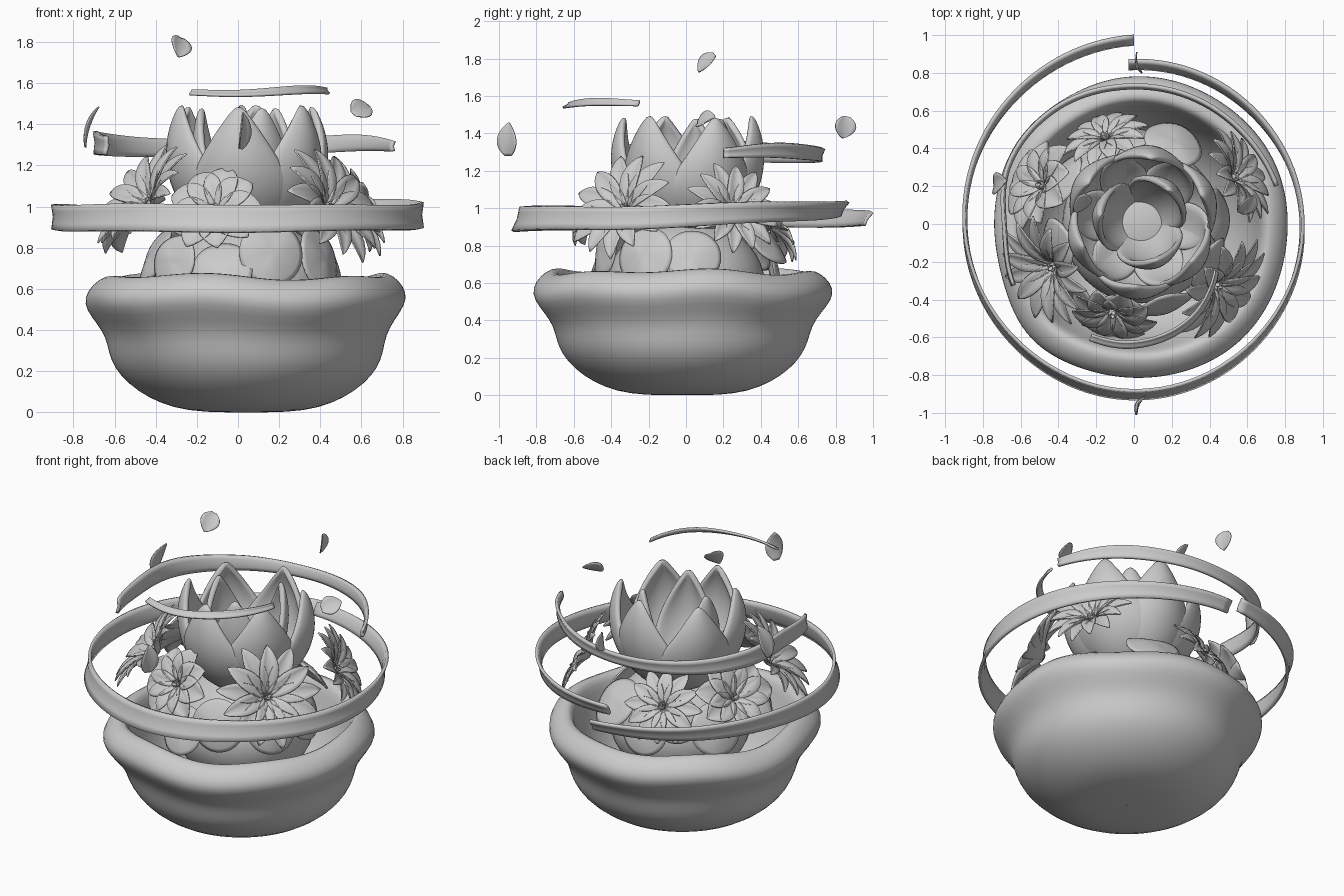
import bpy, bmesh, math
from math import sin, cos, pi, radians, exp
from mathutils import Matrix, Vector

if "Cube" in bpy.data.objects:
    bpy.data.objects.remove(bpy.data.objects["Cube"])

def finish(name, bm, thick=0.0, sub=0):
    bmesh.ops.recalc_face_normals(bm, faces=bm.faces)
    me = bpy.data.meshes.new(name)
    bm.to_mesh(me); bm.free()
    ob = bpy.data.objects.new(name, me)
    bpy.context.collection.objects.link(ob)
    for p in me.polygons:
        p.use_smooth = True
    if thick:
        m = ob.modifiers.new("thickness", 'SOLIDIFY'); m.thickness = thick; m.offset = 0
    if sub:
        m = ob.modifiers.new("smooth", 'SUBSURF'); m.levels = m.render_levels = sub
    return ob

def grid_faces(bm, rows, wrap=False):
    for a, b in zip(rows, rows[1:]):
        n = len(a)
        for i in range(n if wrap else n - 1):
            j = (i + 1) % n
            bm.faces.new((a[i], a[j], b[j], b[i]))

def petal(bm, M, length, half, a0, a1, cup, r0=0.0, base=0.15, peak=0.8, nu=12, nv=8, skew=1.0):
    """Blade growing along local x, bending from angle a0 to a1, cupped to its normal."""
    r, h, rows = r0, 0.0, []
    for i in range(nu + 1):
        t = i / nu
        a = radians(a0 + (a1 - a0) * t)
        w = half * max(sin(pi * min(1, base + (1 - base) * t ** skew) ** peak), 0.0) ** 0.85 + 0.003
        row = []
        for j in range(nv + 1):
            v = 2 * j / nv - 1
            c = cup * v * v * w / half
            row.append(bm.verts.new(M @ Vector((r - sin(a) * c, v * w, h + cos(a) * c))))
        rows.append(row)
        r += cos(a) * length / nu
        h += sin(a) * length / nu
    grid_faces(bm, rows)

def facing(pos, normal):
    return Matrix.Translation(pos) @ Vector(normal).to_track_quat('Z', 'Y').to_matrix().to_4x4()

# Wavy bowl with a rolled rim and hollow inside
profile = [(.001, .0), (.2, .0), (.35, .02), (.475, .07), (.575, .14), (.64, .215), (.67, .29),
           (.685, .37), (.73, .44), (.785, .51), (.795, .57), (.755, .63), (.7, .665), (.66, .66),
           (.635, .6), (.605, .46), (.53, .3), (.4, .16), (.2, .09), (.001, .08)]
bm = bmesh.new()
rows = []
for r, z in profile:
    k = min(1, max(0, z - .2) / .3)
    row = []
    for i in range(72):
        a = 2 * pi * i / 72
        wob = 1 + k * (.05 * exp(-((a - 3.9) / .35) ** 2) + .025 * exp(-((a - 2.5) / .35) ** 2)
                       + .006 * sin(5 * a - .6) - .014 * cos(2 * a))
        zz = z + k * (.01 * sin(6 * a) + .01 * cos(3 * a))
        row.append(bm.verts.new((.04 + r * wob * cos(a), -.02 + r * wob * sin(a), zz)))
    rows.append(row)
grid_faces(bm, rows, True)
finish("bowl", bm, 0, 1)

# Rounded mound under the flowers
bm = bmesh.new()
bmesh.ops.create_uvsphere(bm, u_segments=40, v_segments=20, radius=1,
    matrix=Matrix.Translation((.04, 0, .6)) @ Matrix.Diagonal((.42, .42, .34, 1)))
finish("mound", bm)

# Large central bloom: rings of three broad cupped petals
bm = bmesh.new()
for n, start, length, half, a0, a1, z in ((3, 264, .85, .25, 12, 126, .84),
                                        (3, 322, .85, .25, 16, 124, .83),
                                        (3, 290, .72, .18, 42, 112, .83)):
    for k in range(n):
        M = Matrix.Translation((.04, .015, z)) @ Matrix.Rotation(radians(start + 360 * k / n), 4, 'Z')
        petal(bm, M, length, half, a0, a1, half * .5, r0=.03, peak=.95)
finish("central_bloom", bm, .035, 1)

# Side flowers: position, petals, length, half width, lift, upward tilt
flowers = [((-.42, -.22, 1.01), 14, .32, .045, 36, .8),
           ((.43, -.32, .99), 13, .32, .055, 28, .55),
           ((-.11, -.46, .98), 9, .23, .08, 22, .6),
           ((.52, .24, .98), 14, .27, .043, 30, .5),
           ((-.15, .45, .90), 12, .23, .042, 18, .65),
           ((-.48, .20, .95), 9, .25, .085, 25, .7)]
for idx, (pos, n, length, half, lift, up) in enumerate(flowers):
    bm = bmesh.new()
    out = Vector((pos[0], pos[1], 0)).normalized()
    F = facing(pos, out + Vector((0, 0, up)))
    for k in range(n):
        M = F @ Matrix.Rotation(2 * pi * k / n, 4, 'Z')
        petal(bm, M, length * (1 - .06 * (k % 2)), half, lift + 5 * (k % 2), lift - 45,
              half * .35, r0=.015, base=.08, peak=1, nu=10, nv=4, skew=1.1)
    for k in range(5):
        M = F @ Matrix.Rotation(2 * pi * k / 5, 4, 'Z')
        petal(bm, M, .04, .012, 50, 100, .004, r0=.006, nu=5, nv=2)
    finish("side_flower_%d" % (idx + 1), bm, .007)

# Round leaves lying around the mound: angle, radius, height, size, tilt
for idx, (ang, rad, z, size, up) in enumerate(((228, .51, .74, .13, .3), (288, .48, .78, .16, .25),
        (66, .48, .84, .16, .9), (95, .48, .72, .15, .3), (150, .48, .74, .16, .4), (195, .46, .77, .15, .5),
        (330, .46, .75, .16, .3), (5, .45, .75, .15, .4), (258, .49, .70, .15, .5), (120, .44, .80, .14, .5))):
    a = radians(ang)
    out = Vector((cos(a), sin(a), 0))
    F = facing(out * rad + Vector((.02, 0, z)), out + Vector((0, 0, up)))
    bm = bmesh.new()
    rows = []
    for i in range(1, 8):
        r = size * i / 7
        rows.append([bm.verts.new(F @ Vector((r * cos(b), r * sin(b), -1.3 * r * r + .006 * sin(3 * b) * i / 7)))
                     for b in [2 * pi * j / 32 for j in range(32)]])
    bm.faces.new(rows[0])
    grid_faces(bm, rows, True)
    finish("round_leaf_%d" % (idx + 1), bm, .01)

# Ribbons floating around the bouquet: keys are angle, radius, height, half width
def ribbon(name, keys, lean, thick=.018):
    P = [Vector(k) for k in keys]
    P = [2 * P[0] - P[1]] + P + [2 * P[-1] - P[-2]]
    bm, rows, s = bmesh.new(), [], 14
    for i in range(1, len(P) - 2):
        p0, p1, p2, p3 = P[i - 1:i + 3]
        for j in range(s + (i == len(P) - 3)):
            t = j / s
            q = .5 * (2 * p1 + (p2 - p0) * t + (2 * p0 - 5 * p1 + 4 * p2 - p3) * t * t
                      + (3 * p1 - p0 - 3 * p2 + p3) * t ** 3)
            a, row = radians(q[0]), []
            for v in (-1, -.5, 0, .5, 1):
                r = q[1] + lean * v * sin(a) - .004 * cos(pi * v)
                row.append(bm.verts.new((r * cos(a), r * sin(a), q[2] + v * q[3] + .004 * sin(5 * a))))
            rows.append(row)
    grid_faces(bm, rows)
    finish(name, bm, thick)

ribbon("long_ribbon", [(90, .97, .94, .035), (135, .92, .95, .05), (180, .895, .95, .06), (225, .885, .945, .065),
    (270, .9, .945, .065), (315, .895, .945, .06), (360, .89, .96, .06), (405, .86, .985, .05),
    (452, .84, .995, .035)], .022)
ribbon("back_ribbon", [(15, .78, 1.29, .025), (45, .745, 1.31, .04), (90, .725, 1.28, .035),
    (125, .735, 1.29, .045), (155, .73, 1.30, .055), (182, .685, 1.31, .055), (207, .715, 1.30, .045)], .008)
ribbon("front_ribbon", [(249, .64, 1.555, .01), (270, .635, 1.555, .013), (300, .59, 1.565, .018),
    (330, .5, 1.565, .014)], .018, .012)

# Drifting petals: base, tip direction, face normal, length
for idx, (pos, d, nrm, length) in enumerate((((-.28, .155, 1.82), (-.05, -.6, -.6), (.6, -.7, .6), .13),
        ((.56, .06, 1.45), (.6, .7, .3), (.4, -.75, .7), .13),
        ((-.74, .20, 1.29), (.3, .15, 1), (-1, .1, .3), .21),
        ((.01, -.95, 1.28), (.1, 0, 1), (.9, -.45, .1), .18),
        ((.01, .86, 1.49), (0, -.2, -1), (1, .25, 0), .12))):
    X = Vector(d).normalized()
    Y = Vector(nrm).cross(X).normalized()
    Z = X.cross(Y)
    M = Matrix.Translation(pos) @ Matrix((X, Y, Z)).transposed().to_4x4()
    bm = bmesh.new()
    petal(bm, M, length, .055, 12, -18, .012, base=.05, peak=.9, nu=10, nv=6)
    finish("drifting_petal_%d" % (idx + 1), bm, .006)
